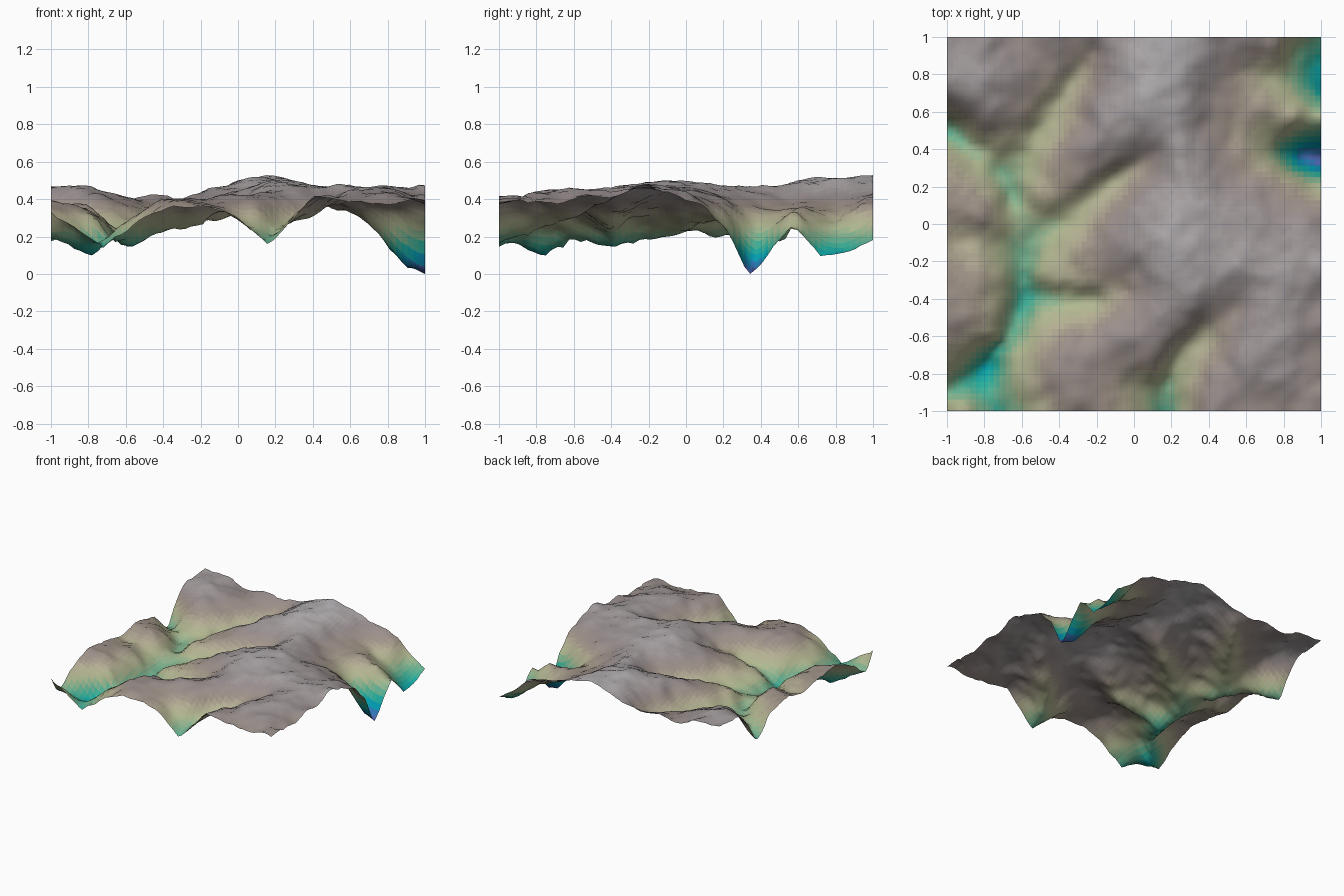
import bpy, bmesh, math
from mathutils import Vector, noise

N = 64            # grid cells per side
samples = []      # height constraints (x, y, z)


def pin(x, y, z):
    """Add one height constraint unless one is already very near."""
    if all(math.hypot(x - a, y - b) > 0.045 for a, b, _ in samples):
        samples.append((x, y, z))


def course(*pts, step=0.11):
    """Pin a height path (valley floor or crest) at regular steps."""
    for a, b in zip(pts, pts[1:]):
        a, b = Vector(a), Vector(b)
        n = max(1, round((b - a).xy.length / step))
        for i in range(n + 1):
            pin(*a.lerp(b, i / n))


# Main western river and its mouth
course((-1, .52, .17), (-.85, .4, .22), (-.74, .28, .22), (-.66, .14, .20), (-.62, 0, .235), (-.6, -.18, .20),
       (-.58, -.38, .14), (-.66, -.56, .17), (-.79, -.76, .09), (-.95, -.86, .18), (-1, -.92, .20))
course((-.79, -.76, .09), (-.75, -.88, .17), (-.72, -1, .15))
# Tributary valleys climbing to the east and north
course((-.6, -.12, .21), (-.4, 0, .24), (-.28, .1, .28), (-.12, .24, .30), (.02, .33, .34), (.11, .38, .40))
course((-.68, .22, .22), (-.6, .38, .25), (-.45, .58, .27), (-.34, .75, .30), (-.2, .92, .36))
course((-.58, -.38, .14), (-.4, -.4, .22), (-.2, -.4, .27), (-.06, -.38, .33), (.03, -.28, .41))
course((-.62, -.14, .20), (-.78, -.12, .28), (-.92, -.1, .31))
# Southern valley with its branch
course((.16, -1, .17), (.18, -.85, .22), (.25, -.7, .27), (.36, -.57, .31), (.55, -.47, .38))
course((.16, -.98, .18), (.05, -.88, .26), (-.02, -.8, .33), (-.12, -.71, .385))
# Steep north-west banks of the tributaries
course((-.47, .07, .29), (-.36, .16, .345), (-.2, .29, .385), (-.06, .39, .42))
course((-.54, .62, .345), (-.42, .8, .38))
course((-.4, -.32, .30), (-.2, -.32, .345))
course((.1, -.78, .35), (.19, -.6, .415), (.33, -.47, .43))
# Deep eastern basins and the ridge between them
course((1, .335, 0), (.9, .36, .03), (.8, .38, .14), (.7, .43, .28), (.55, .4, .345), (.42, .5, .385), (.4, .78, .42))
course((1, .72, .10), (.86, .76, .21), (.7, .79, .28), (.55, .82, .37))
course((1, 1, .19), (.97, .87, .13), (1, .72, .10))
course((.86, .92, .22), (.76, .88, .33))
course((1, .57, .27), (.85, .57, .33), (.7, .6, .37), (.5, .62, .38))
course((1, .47, .16), (.86, .49, .22))
course((1, .22, .24), (.85, .23, .3), (.72, .26, .355), (.55, .24, .39))

# Plateaus and summits
course((1, -1, .39), (1, -.7, .39), (1, -.42, .42), (1, -.2, .48), (1, -.05, .42), (1, .1, .365), step=.2)
course((.4, -1, .41), (.7, -1, .38), (.8, -.8, .445), (.6, -.65, .455), (.75, -.35, .465), step=.2)
course((.35, -.33, .47), (.2, -.12, .505), (.3, .1, .49), (.25, .28, .475), (.24, .42, .485), (.22, .58, .495),
       (.1, .7, .525), (.14, 1, .53), step=.18)
course((.29, .66, .485), (.3, .85, .49), (.5, 1, .45), (.76, .97, .38), step=.2)
course((.9, .03, .42), (.65, .08, .44), (.6, -.15, .47), (.42, -.05, .49), step=.2)
course((-1, 1, .47), (-.82, .8, .49), (-.68, .74, .43), (-.62, .98, .39), step=.2)
course((-1, .72, .44), (-.82, .56, .40), (-.68, .46, .35))
course((-.45, .98, .42), (-.28, 1, .41))
course((-.5, .78, .375), (-.38, .92, .39))
course((-.1, .85, .455), (-.2, .62, .44), (-.3, .45, .405), (-.45, .3, .35), (-.52, .15, .31), step=.18)
course((.0, .5, .46), (-.15, .4, .425))
course((.0, .1, .44), (-.12, -.02, .41), (-.28, -.12, .35), (-.45, -.2, .29), step=.16)
course((-.02, -.15, .44), (-.2, -.22, .37), (-.5, -.29, .26), step=.4)
course((.1, -.45, .44), (-.1, -.58, .43), (-.35, -.6, .375), (-.52, -.57, .28), step=.18)
course((-.2, -.82, .41), (-.42, -.78, .39), (-.58, -.8, .30), step=.18)
course((-.6, -1, .24), (-.4, -1, .35), (-.2, -1, .36), (-.02, -1, .32), step=.2)
course((.08, -.66, .42), (.42, -.8, .40), (.3, -.88, .32), step=.4)
# Western bank hills
course((-1, .34, .33), (-.9, .2, .36), (-.82, .04, .38), (-1, .05, .37), step=.2)
course((-1, -.25, .37), (-.82, -.26, .35), (-.7, -.3, .29), step=.2)
course((-1, -.55, .39), (-.85, -.5, .37), (-.72, -.45, .28), step=.2)
course((-.76, -.6, .30), (-.88, -.68, .28), (-1, -.76, .31))
course((-.72, 0, .31), (-.75, .14, .31))
course((-.66, -.7, .24), (-.64, -.88, .26))
pin(-.5, -.46, .24)
pin(-1, -1, .34)
pin(-.88, -.97, .26)

# Fit cone-shaped radial weights through all pins (Gaussian elimination)
n = len(samples)
rows = []
for i, (x, y, z) in enumerate(samples):
    rows.append([math.hypot(x - a, y - b) for a, b, _ in samples] + [1.0, z])
rows.append([1.0] * n + [0.0, 0.0])
m = n + 1
for c in range(m):
    p = max(range(c, m), key=lambda r: abs(rows[r][c]))
    rows[c], rows[p] = rows[p], rows[c]
    for r in range(c + 1, m):
        f = rows[r][c] / rows[c][c]
        if f:
            rows[r][c:] = [u - f * v for u, v in zip(rows[r][c:], rows[c][c:])]
w = [0.0] * m
for r in reversed(range(m)):
    w[r] = (rows[r][m] - sum(rows[r][k] * w[k] for k in range(r + 1, m))) / rows[r][r]


def height(x, y):
    base = w[n] + sum(k * math.hypot(x - a, y - b) for k, (a, b, _) in zip(w, samples))
    rough = noise.fractal(Vector((x * 7, y * 7, 3.7)), 0.6, 2.0, 3)
    return base + 0.018 * rough * min(1, max(0, base * 4))


# Terrain sheet
bm = bmesh.new()
bmesh.ops.create_grid(bm, x_segments=N, y_segments=N, size=1)
for v in bm.verts:
    v.co.z = height(v.co.x, v.co.y)
low = min(v.co.z for v in bm.verts)
for v in bm.verts:
    v.co.z -= low

# Height tint from deep water blue to pale rock
ramp = [(0, .40, .36, .70), (.05, .18, .46, .70), (.09, 0, .62, .70), (.14, .18, .68, .60),
        (.19, .45, .70, .56), (.25, .69, .72, .56), (.31, .70, .68, .57), (.36, .62, .57, .53),
        (.42, .59, .55, .55), (.53, .72, .71, .72)]
BANDS, TOP = 40, .53
me = bpy.data.meshes.new("terrain")


def tint(z):
    for a, b in zip(ramp, ramp[1:]):
        if z <= b[0]:
            t = (z - a[0]) / (b[0] - a[0])
            return [(p + (q - p) * t) ** 2.2 for p, q in zip(a[1:], b[1:])]
    return [c ** 2.2 for c in ramp[-1][1:]]


for i in range(BANDS):
    mat = bpy.data.materials.new(f"height_band_{i}")
    mat.diffuse_color = (*tint((i + .5) / BANDS * TOP), 1)
    me.materials.append(mat)
for f in bm.faces:
    f.smooth = True
    f.material_index = min(BANDS - 1, max(0, int(f.calc_center_median().z / TOP * BANDS)))
bm.to_mesh(me)
bm.free()
bpy.context.collection.objects.link(bpy.data.objects.new("terrain", me))
